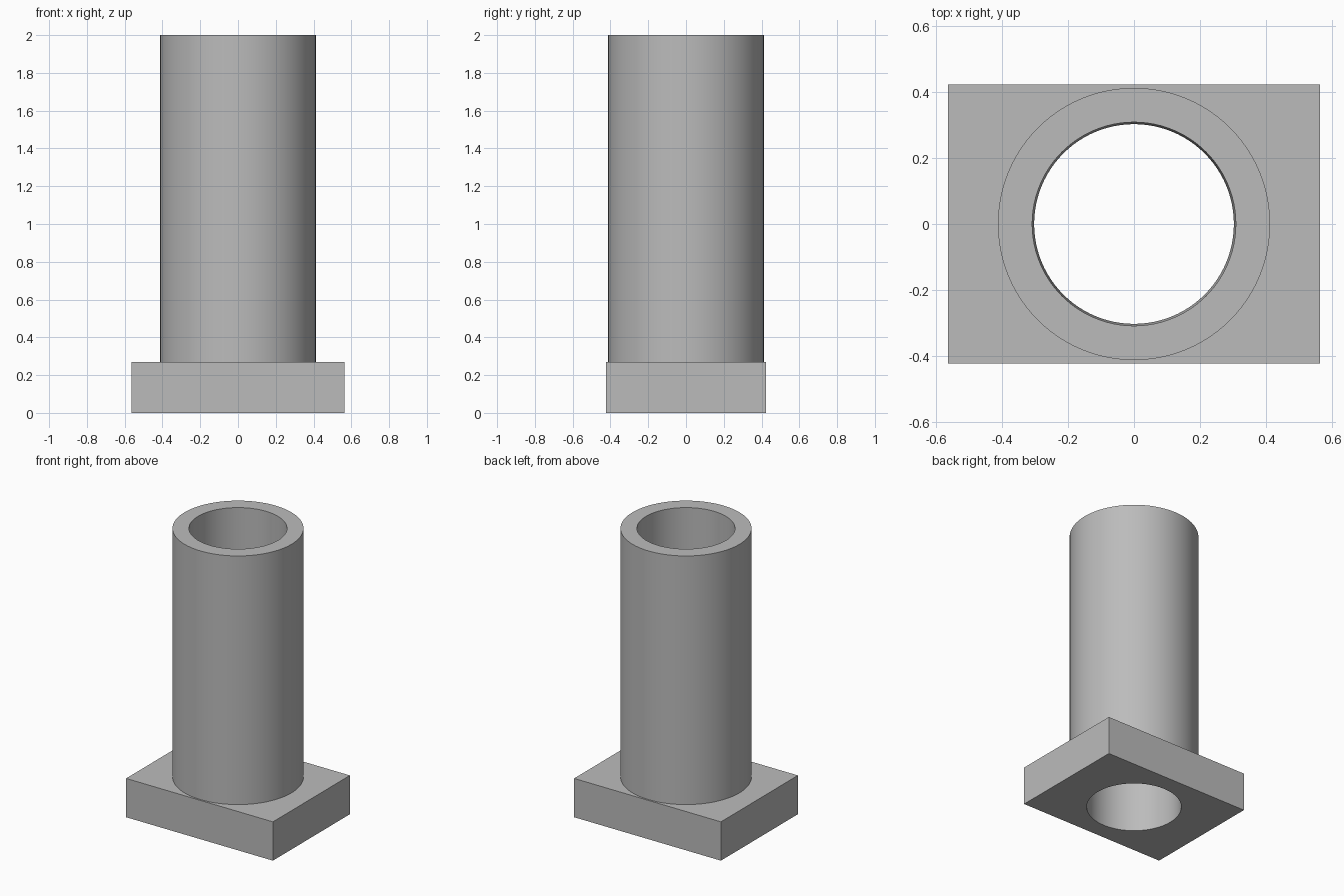
import bpy
import math

cube = bpy.data.objects.get("Cube")
if cube:
    bpy.data.objects.remove(cube, do_unlink=True)

BASE_SIZE = (1.13, 0.846, 0.27)
HEIGHT = 2.0
OUTER_R = 0.413
BORE_TOP, BORE_BOTTOM = 0.309, 0.303
SIDES = 96

grey = bpy.data.materials.new("plain grey")
grey.use_nodes = True
colour = (0.5, 0.5, 0.5, 1.0)
grey.diffuse_color = colour
grey.node_tree.nodes["Principled BSDF"].inputs["Base Color"].default_value = colour


def cone(name, r_bottom, r_top, z0, z1):
    bpy.ops.mesh.primitive_cone_add(vertices=SIDES, radius1=r_bottom, radius2=r_top,
                                    depth=z1 - z0, location=(0, 0, (z0 + z1) / 2))
    obj = bpy.context.object
    obj.name = name
    obj.data.materials.append(grey)
    return obj


def cut_bore(obj, cutter):
    mod = obj.modifiers.new("bore", 'BOOLEAN')
    mod.operation = 'DIFFERENCE'
    mod.solver = 'EXACT'
    mod.object = cutter
    bpy.ops.object.select_all(action='DESELECT')
    obj.select_set(True)
    bpy.context.view_layer.objects.active = obj
    bpy.ops.object.modifier_apply(modifier=mod.name)
    bpy.ops.object.shade_smooth_by_angle(angle=math.radians(30))


# Rectangular foot plate
bpy.ops.mesh.primitive_cube_add(size=1, location=(0, 0, BASE_SIZE[2] / 2))
base = bpy.context.object
base.name = "base_plate"
base.scale = BASE_SIZE
bpy.ops.object.transform_apply(location=False, rotation=False, scale=True)
base.data.materials.append(grey)

# Upright tube standing on the plate
tube = cone("tube", OUTER_R, OUTER_R, BASE_SIZE[2], HEIGHT)

# Slightly tapered bore running through both parts
slope = (BORE_TOP - BORE_BOTTOM) / HEIGHT
extra = 0.1
bore = cone("bore_cutter", BORE_BOTTOM - slope * extra, BORE_TOP + slope * extra,
            -extra, HEIGHT + extra)
for part in (base, tube):
    cut_bore(part, bore)
bpy.data.objects.remove(bore, do_unlink=True)
